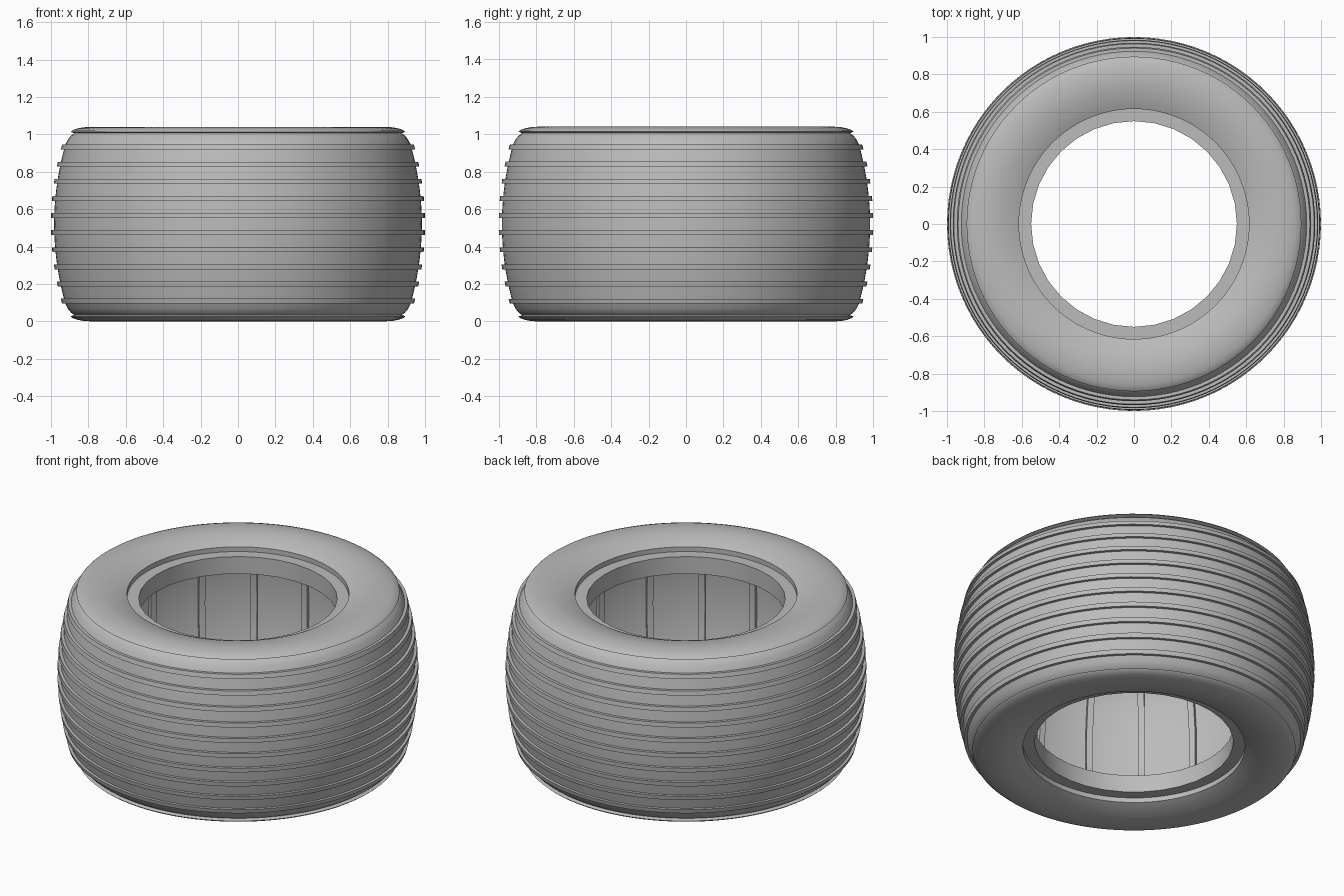
import bpy, bmesh
from math import cos, sin, tau, radians
from mathutils import Matrix, Vector

cube = bpy.data.objects.get("Cube")
if cube:
    bpy.data.objects.remove(cube, do_unlink=True)

MID = 0.52            # half of the tyre width
RIBS = 10             # raised rings around the tread
PITCH = 0.0915
RIB_HALF = 0.013
RIB_HEIGHT = 0.017

rubber = bpy.data.materials.new("grey rubber")
rubber.use_nodes = True
colour = (0.5, 0.5, 0.5, 1)
rubber.diffuse_color = colour
rubber.node_tree.nodes["Principled BSDF"].inputs["Base Color"].default_value = colour


def finish(name, bm):
    bmesh.ops.recalc_face_normals(bm, faces=bm.faces)
    mesh = bpy.data.meshes.new(name)
    bm.to_mesh(mesh)
    bm.free()
    mesh.materials.append(rubber)
    ob = bpy.data.objects.new(name, mesh)
    bpy.context.collection.objects.link(ob)
    bpy.ops.object.select_all(action='DESELECT')
    ob.select_set(True)
    bpy.context.view_layer.objects.active = ob
    bpy.ops.object.shade_smooth_by_angle(angle=radians(30))
    return ob


def lathe(name, profile, segments):
    """Turn a closed (radius, height) loop around the z axis."""
    bm = bmesh.new()
    rings = [[bm.verts.new((r * cos(tau * i / segments), r * sin(tau * i / segments), z))
              for r, z in profile] for i in range(segments)]
    n = len(profile)
    for i in range(segments):
        a, b = rings[i], rings[(i + 1) % segments]
        for j in range(n):
            k = (j + 1) % n
            bm.faces.new((a[j], b[j], b[k], a[k]))
    return finish(name, bm)


def tread_radius(t):
    return 0.983 - 0.33 * t * t


# Half profile from the middle of the tread outward; second value is distance from mid-plane
outer = [(tread_radius(0), 0)]
for i in range(RIBS // 2):
    c = (i + 0.5) * PITCH
    lo, hi = c - RIB_HALF, c + RIB_HALF
    outer += [(tread_radius(lo), lo), (tread_radius(lo) + RIB_HEIGHT, lo),
              (tread_radius(hi) + RIB_HEIGHT, hi), (tread_radius(hi), hi)]
    mid = c + PITCH / 2
    if i < RIBS // 2 - 1:
        outer.append((tread_radius(mid), mid))
# shoulder, overhanging lip and dished sidewall
outer += [(0.908, 0.455), (0.893, 0.473), (0.875, 0.486), (0.895, 0.493),
          (0.885, 0.502), (0.86, 0.511), (0.83, 0.517), (0.79, 0.52), (0.75, 0.518),
          (0.71, 0.511), (0.67, 0.5), (0.64, 0.49), (0.615, 0.479)]
# hidden cavity, from the bead back to the middle
cavity = [(0.615, 0.35), (0.64, 0.39), (0.7, 0.45), (0.78, 0.47), (0.85, 0.45),
          (0.89, 0.39), (0.92, 0.27), (0.94, 0.13), (0.945, 0)]
half = outer + cavity
loop = [(r, MID + t) for r, t in half]
loop += [(r, MID - t) for r, t in reversed(half[1:-1])]
lathe("tyre_body", loop, 96)

# Bead rings that seat on the rim, top and bottom
for name, s in (("top_bead", 1), ("bottom_bead", -1)):
    lathe(name, [(0.62, MID + s * 0.45), (0.55, MID + s * 0.45),
                 (0.55, MID + s * 0.345), (0.62, MID + s * 0.345)], 32)

# Upright ribs that follow the cavity wall
wall = [p for p in cavity if p[0] > 0.84]
path = [(r, MID + t) for r, t in wall] + [(r, MID - t) for r, t in reversed(wall[:-1])]
bm = bmesh.new()
COUNT = 20
for i in range(COUNT):
    turn = Matrix.Rotation(radians(11.5) + tau * i / COUNT, 3, 'Z')
    rows = []
    for r, z in path:
        corners = ((r + 0.01, -0.018), (r - 0.025, -0.018), (r - 0.025, 0.018), (r + 0.01, 0.018))
        rows.append([bm.verts.new(turn @ Vector((x, y, z))) for x, y in corners])
    for a, b in zip(rows, rows[1:]):
        for j in range(4):
            k = (j + 1) % 4
            bm.faces.new((a[j], a[k], b[k], b[j]))
    bm.faces.new(rows[0])
    bm.faces.new(rows[-1])
finish("inner_ribs", bm)
